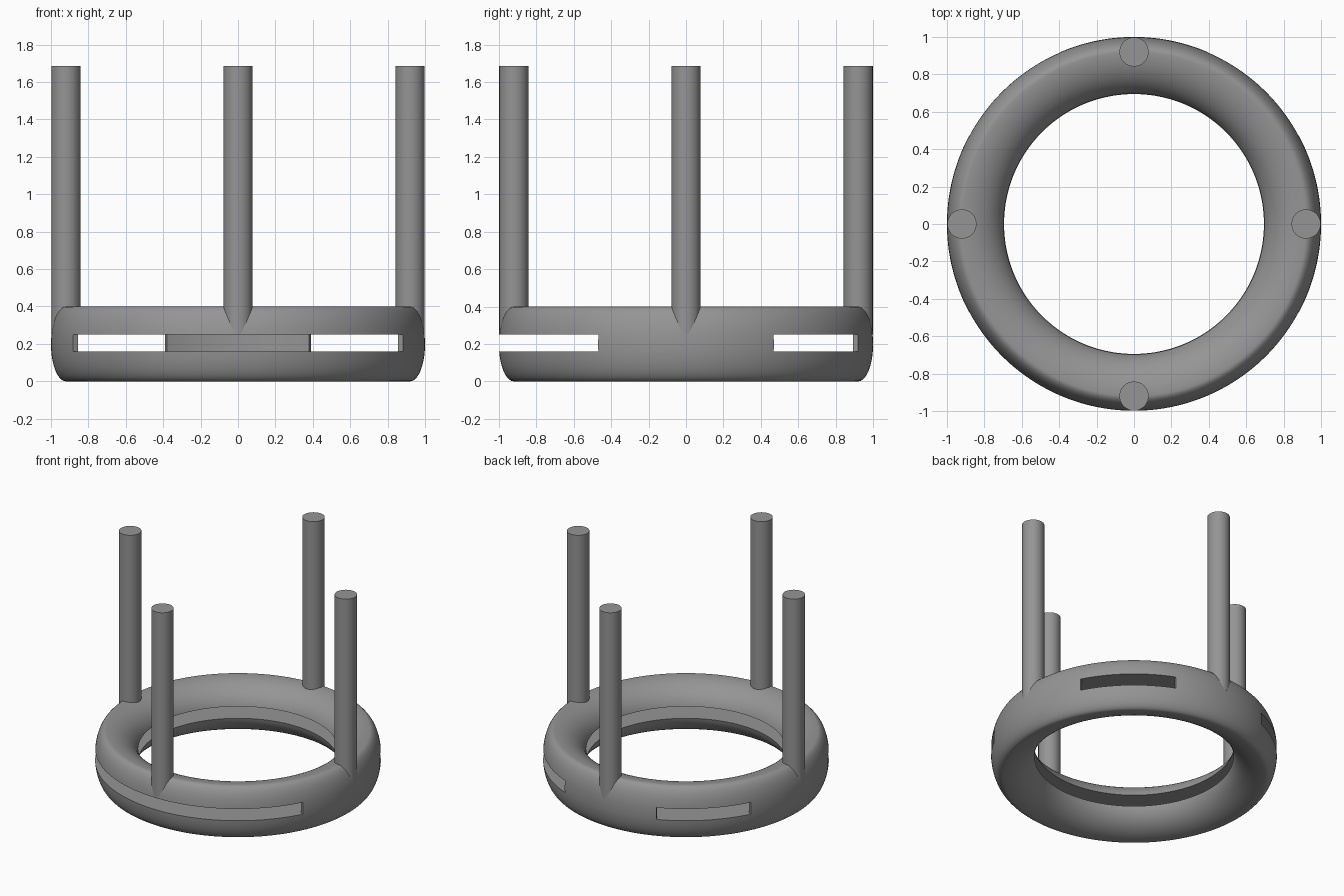
import bpy, bmesh, math

if "Cube" in bpy.data.objects:
    bpy.data.objects.remove(bpy.data.objects["Cube"])

grey = bpy.data.materials.new("mid grey")
grey.diffuse_color = (0.3, 0.3, 0.3, 1)
grey.use_nodes = True
grey.node_tree.nodes["Principled BSDF"].inputs["Base Color"].default_value = grey.diffuse_color

CREST, OUT, INN, HALF = 0.92, 1.0, 0.69, 0.2   # egg-shaped ring section
LOW, HIGH, WALL = 0.16, 0.25, 0.97             # groove floor, ceiling and back wall
SLOTS = [(28, 67), (113, 152), (208, 332)]     # open angles through the outer wall
N = 360


def arc(z0, z1, width, steps):
    """Section points on one side of the crest, from height z0 to z1."""
    a0, a1 = (math.asin(max(-1, min(1, (z - HALF) / HALF))) for z in (z0, z1))
    pts = []
    for i in range(steps + 1):
        a = a0 + (a1 - a0) * i / steps
        pts.append((CREST + width * math.cos(a), HALF + HALF * math.sin(a)))
    return pts


def finish(bm, name):
    bmesh.ops.recalc_face_normals(bm, faces=bm.faces)
    me = bpy.data.meshes.new(name)
    bm.to_mesh(me)
    bm.free()
    me.materials.append(grey)
    ob = bpy.data.objects.new(name, me)
    bpy.context.collection.objects.link(ob)
    bpy.ops.object.select_all(action='DESELECT')
    ob.select_set(True)
    bpy.context.view_layer.objects.active = ob
    bpy.ops.object.shade_smooth_by_angle(angle=math.radians(35))
    return ob


# Ring section: lower half up to the groove, then upper half back to the outside
lower = arc(LOW, 0, OUT - CREST, 14) + arc(0, LOW, INN - CREST, 14)[1:] + [(WALL, LOW)]
upper = [(WALL, HIGH)] + arc(HIGH, 2 * HALF, INN - CREST, 14) \
    + arc(2 * HALF, HIGH, OUT - CREST, 14)[1:]
section = lower + upper + [(OUT, HALF)]
B, C, D, A, M = 0, len(lower) - 1, len(lower), len(section) - 2, len(section) - 1


def is_open(i):
    return any(a <= i % N < b for a, b in SLOTS)


# Ring: sweep the section, leaving the outer wall out where the slots are
bm = bmesh.new()
cols = []
for i in range(N):
    t = 2 * math.pi * i / N
    cols.append([bm.verts.new((r * math.cos(t), r * math.sin(t), z)) for r, z in section])
for i in range(N):
    p, q = cols[i], cols[(i + 1) % N]
    pairs = [(k, k + 1) for k in range(A) if k != C]
    pairs += [(B, C), (D, A)] if is_open(i) else [(C, D), (A, M), (M, B)]
    for j, k in pairs:
        bm.faces.new((p[j], p[k], q[k], q[j]))
    if is_open(i) != is_open(i - 1):           # slot end
        bm.faces.new([p[k] for k in (A, M, B, C, D)])
bmesh.ops.delete(bm, geom=[v for v in bm.verts if not v.link_faces], context='VERTS')
finish(bm, "slotted_ring")

# Four upright posts standing on the groove ceiling
TOP = 1.685
for name, x, y in (("post_right", 1, 0), ("post_back", 0, 1),
                   ("post_left", -1, 0), ("post_front", 0, -1)):
    bm = bmesh.new()
    bmesh.ops.create_cone(bm, cap_ends=True, segments=64, radius1=0.078,
                          radius2=0.078, depth=TOP - HIGH)
    bmesh.ops.translate(bm, verts=bm.verts,
                        vec=(x * CREST, y * CREST, (TOP + HIGH) / 2))
    finish(bm, name)
